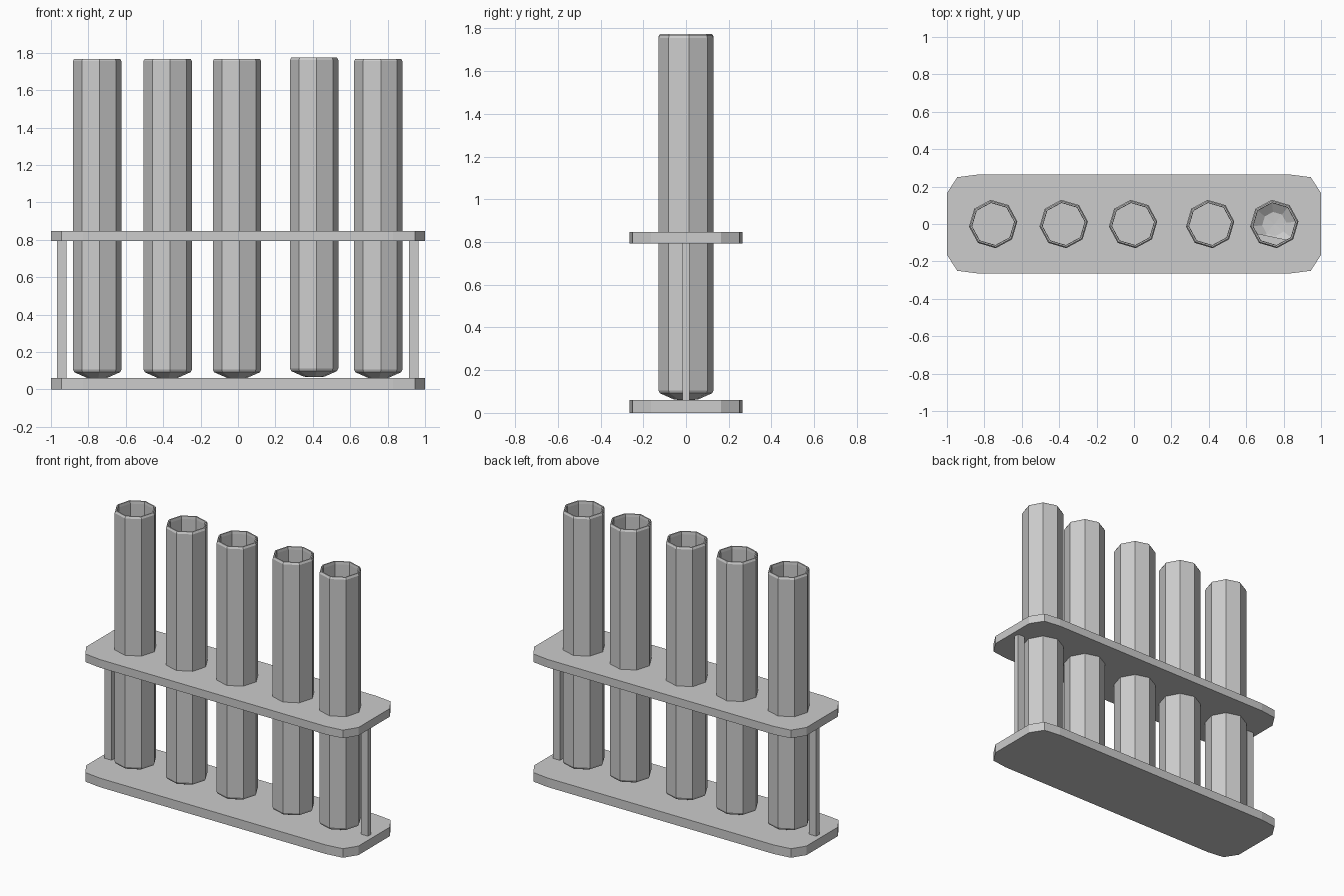
import bpy
import bmesh
from math import radians, cos, sin
from mathutils import Vector, Matrix

if "Cube" in bpy.data.objects:
    bpy.data.objects.remove(bpy.data.objects["Cube"])

# One grey for everything
grey = bpy.data.materials.new("light_grey")
grey.use_nodes = True
colour = (0.604, 0.604, 0.604, 1)
grey.diffuse_color = colour
grey.node_tree.nodes["Principled BSDF"].inputs["Base Color"].default_value = colour


def finish(name, bm):
    """Turn a bmesh into a flat-shaded object."""
    bmesh.ops.recalc_face_normals(bm, faces=bm.faces)
    mesh = bpy.data.meshes.new(name)
    bm.to_mesh(mesh)
    bm.free()
    mesh.materials.append(grey)
    obj = bpy.data.objects.new(name, mesh)
    bpy.context.scene.collection.objects.link(obj)
    return obj


def prism(name, outline, bottom, top):
    """Extrude a closed xy outline between two heights."""
    bm = bmesh.new()
    face = bm.faces.new([bm.verts.new((x, y, bottom)) for x, y in outline])
    result = bmesh.ops.extrude_face_region(bm, geom=[face])
    raised = [v for v in result["geom"] if isinstance(v, bmesh.types.BMVert)]
    bmesh.ops.translate(bm, verts=raised, vec=(0, 0, top - bottom))
    return finish(name, bm)


def tube(name, x, lift):
    """Hollow eight-sided tube with a rounded foot and bevelled lip."""
    profile = [(0, 0.06), (0.055, 0.062), (0.123, 0.092), (0.13, 0.106),
               (0.13, 1.755), (0.123, 1.768), (0.115, 1.768), (0.113, 1.75),
               (0.113, 0.115), (0.065, 0.082), (0, 0.078)]
    bm = bmesh.new()
    verts = [bm.verts.new((r, 0, z)) for r, z in profile]
    edges = [bm.edges.new(pair) for pair in zip(verts, verts[1:])]
    bmesh.ops.spin(bm, geom=verts + edges, cent=(0, 0, 0), axis=(0, 0, 1),
                   angle=radians(360), steps=8)
    bmesh.ops.remove_doubles(bm, verts=bm.verts, dist=0.0005)
    bmesh.ops.transform(bm, verts=bm.verts, matrix=Matrix.Translation(
        Vector((x, 0, lift))) @ Matrix.Rotation(radians(6), 4, "Z"))
    return finish(name, bm)


# Base and upper shelf share a clipped-corner outline
corner = [(1, 0.165), (0.945, 0.25), (0.83, 0.265)]
half = corner + [(-x, y) for x, y in reversed(corner)]
outline = half + [(-x, -y) for x, y in half]
prism("base_plate", outline, 0, 0.06)
shelf = prism("upper_shelf", outline, 0.793, 0.847)

# Thin end posts
for side, x in (("left", 0.94), ("right", -0.942)):
    post = [(x + a * 0.026, b * 0.017) for a, b in ((-1, -1), (1, -1), (1, 1), (-1, 1))]
    prism(side + "_post", post, 0.06, 0.793)

# Row of tubes
for i, (x, lift) in enumerate([(-0.753, 0), (-0.376, 0), (-0.005, 0),
                               (0.407, 0.006), (0.75, 0)]):
    tube(f"tube_{i + 1}", x, lift)

# Opening in the shelf inside the last tube, with one straight edge
hole = [(0.75 + 0.12 * cos(radians(a)), 0.12 * sin(radians(a)))
        for a in (313, 321, 6, 51, 96, 141, 186, 203)]
cutter = prism("hole_cutter", hole, 0.7, 0.95)
cutter.hide_render = True
cut = shelf.modifiers.new("hole", "BOOLEAN")
cut.operation = "DIFFERENCE"
cut.solver = "EXACT"
cut.object = cutter
bpy.context.view_layer.objects.active = shelf
bpy.ops.object.modifier_apply(modifier=cut.name)
bpy.data.objects.remove(cutter)
